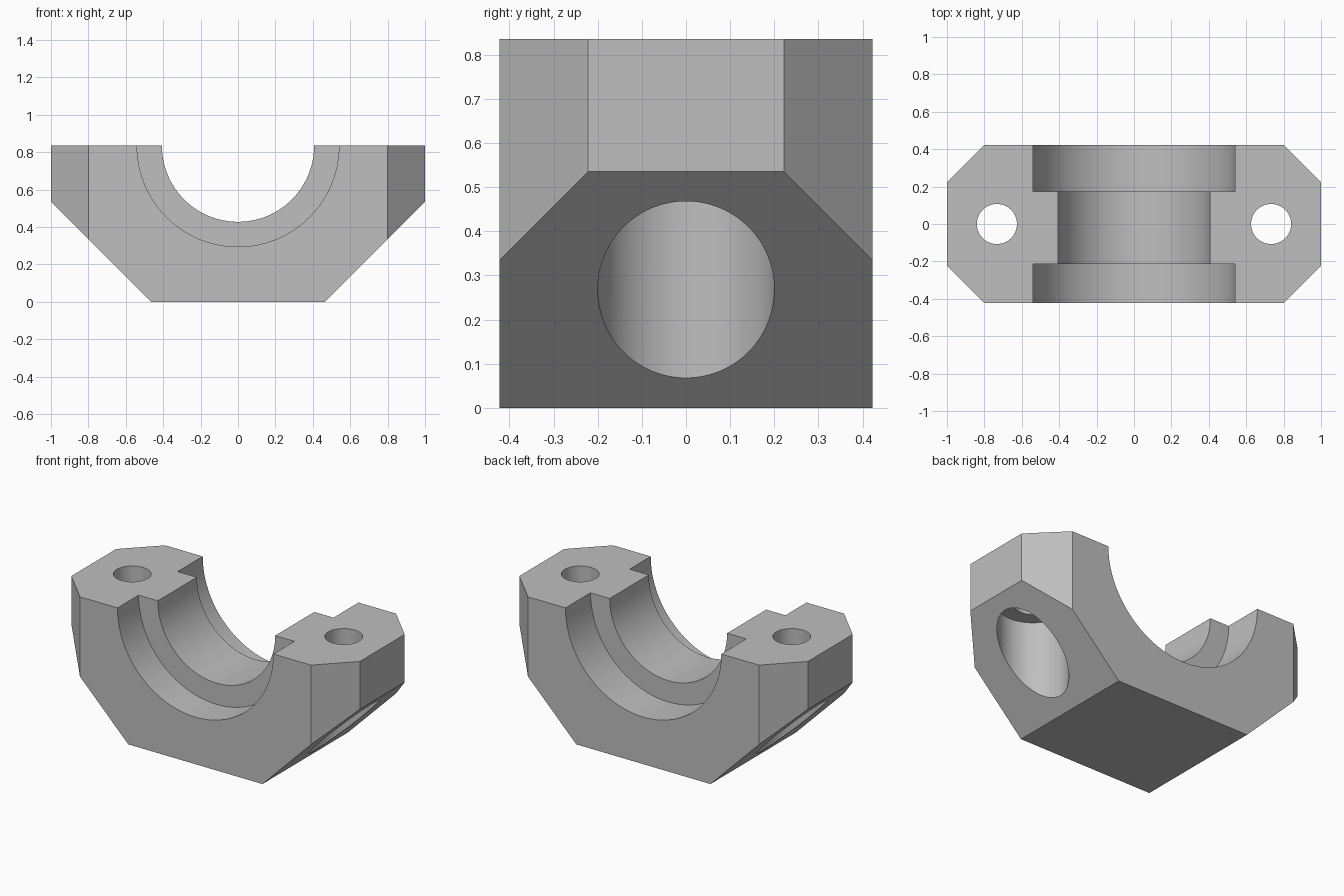
import bpy
import bmesh
from math import radians
from mathutils import Matrix, Vector

if "Cube" in bpy.data.objects:
    bpy.data.objects.remove(bpy.data.objects["Cube"], do_unlink=True)

TOP, DEPTH, BOLT_X = 0.835, 0.422, 0.733

grey = bpy.data.materials.new("plain grey")
grey.use_nodes = True
colour = (0.52, 0.52, 0.52, 1)
grey.diffuse_color = colour
grey.node_tree.nodes["Principled BSDF"].inputs["Base Color"].default_value = colour


def make_object(name, bm):
    bmesh.ops.recalc_face_normals(bm, faces=bm.faces)
    mesh = bpy.data.meshes.new(name)
    bm.to_mesh(mesh)
    bm.free()
    mesh.materials.append(grey)
    obj = bpy.data.objects.new(name, mesh)
    bpy.context.collection.objects.link(obj)
    return obj


def prism(name, points, travel):
    """Extrude a closed outline along a vector."""
    bm = bmesh.new()
    face = bm.faces.new([bm.verts.new(p) for p in points])
    new = bmesh.ops.extrude_face_region(bm, geom=[face])["geom"]
    verts = [v for v in new if isinstance(v, bmesh.types.BMVert)]
    bmesh.ops.translate(bm, verts=verts, vec=travel)
    return make_object(name, bm)


def cylinder(name, radius, start, end):
    """Solid cylinder between two points."""
    start, end = Vector(start), Vector(end)
    axis = end - start
    turn = axis.to_track_quat("Z", "Y").to_matrix().to_4x4()
    bm = bmesh.new()
    bmesh.ops.create_cone(bm, cap_ends=True, segments=96, radius1=radius,
                          radius2=radius, depth=axis.length,
                          matrix=Matrix.Translation((start + end) / 2) @ turn)
    return make_object(name, bm)


def apply_boolean(target, tool, operation):
    mod = target.modifiers.new(tool.name, "BOOLEAN")
    mod.operation, mod.solver, mod.object = operation, "EXACT", tool
    bpy.context.view_layer.objects.active = target
    bpy.ops.object.modifier_apply(modifier=mod.name)
    bpy.data.objects.remove(tool, do_unlink=True)


# Block: sloped front outline trimmed by an eight-sided plan
half = [(0.465, 0), (1, 0.535), (1, TOP)]
outline = half + [(-x, z) for x, z in reversed(half)]
block = prism("bearing_block", [(x, -0.6, z) for x, z in outline], (0, 1.2, 0))

corner = [(1, -0.222), (1, 0.222), (0.8, DEPTH)]
corner.append((0.8, -DEPTH))
right = [corner[3], corner[0], corner[1], corner[2]]
plan = right + [(-x, -y) for x, y in right]
apply_boolean(block, prism("plan_trim", [(x, y, -0.2) for x, y in plan], (0, 0, 1.3)), "INTERSECT")

# Bearing seat: narrow bore with a wider recess at each end
bores = [("seat_bore", 0.407, -0.6, 0.6),
         ("front_recess", 0.54, -0.6, -0.213),
         ("back_recess", 0.54, 0.174, 0.6)]
for name, radius, y0, y1 in bores:
    apply_boolean(block, cylinder(name, radius, (0, y0, TOP), (0, y1, TOP)), "DIFFERENCE")

# Bolt holes with wide pockets opening through the slopes
for x in (-BOLT_X, BOLT_X):
    apply_boolean(block, cylinder("bolt_pocket", 0.2, (x, 0, -0.2), (x, 0, 0.575)), "DIFFERENCE")
    apply_boolean(block, cylinder("bolt_hole", 0.107, (x, 0, 0.4), (x, 0, 1.1)), "DIFFERENCE")

# Smooth bores, crisp edges
bpy.ops.object.select_all(action="DESELECT")
block.select_set(True)
bpy.context.view_layer.objects.active = block
bpy.ops.object.shade_smooth_by_angle(angle=radians(25))
